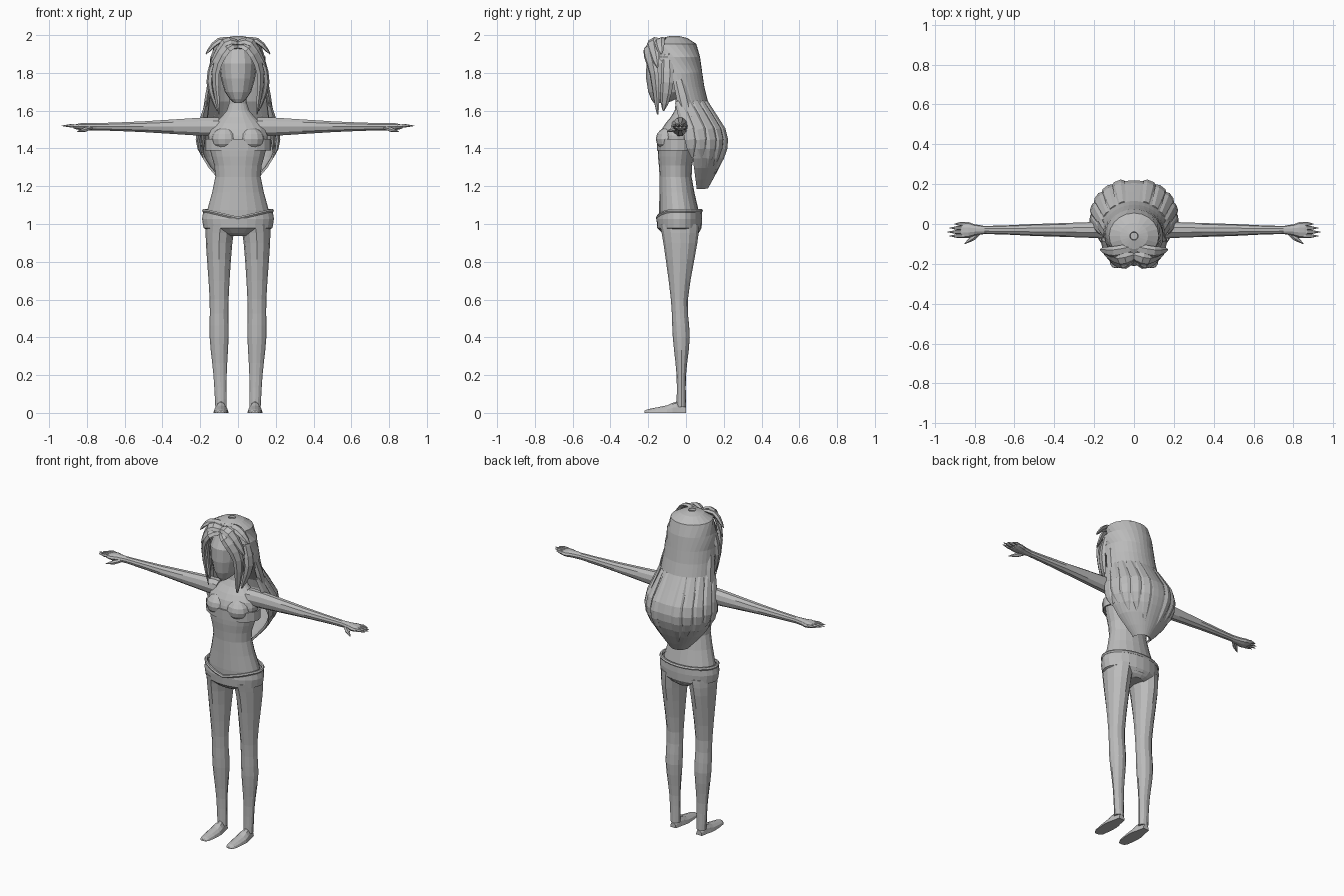
import bpy, bmesh
from math import sin, cos, pi, tau, radians
from mathutils import Vector

cube = bpy.data.objects.get("Cube")
if cube:
    bpy.data.objects.remove(cube, do_unlink=True)

shade = (.5, .5, .5, 1)
grey = bpy.data.materials.new("plain grey")
grey.use_nodes = True
grey.diffuse_color = shade
grey.node_tree.nodes["Principled BSDF"].inputs["Base Color"].default_value = shade

SIDES = (("left", 1), ("right", -1))


def smooth(stations, steps=2):
    """Flowing curve through a few stations, with steps per span."""
    pts = [Vector(s) for s in stations]
    last = len(pts) - 1
    result = []
    for i in range(last):
        before, start, end, after = pts[max(i - 1, 0)], pts[i], pts[i + 1], pts[min(i + 2, last)]
        for k in range(steps):
            t = k / steps
            ease = t * t * (3 - 2 * t)
            pull = (end - before) * (t * (1 - t) ** 2) - (after - start) * (t * t * (1 - t))
            result.append(start.lerp(end, ease) + pull / 2)
    return result + [pts[last]]


def loft(name, rings, closed=True, caps=True):
    """Skin a list of equal-length point rings."""
    bm = bmesh.new()
    rows = [[bm.verts.new(p) for p in r] for r in rings]
    count = len(rows[0])
    for low, high in zip(rows, rows[1:]):
        for i in range(count if closed else count - 1):
            j = (i + 1) % count
            bm.faces.new((low[i], low[j], high[j], high[i]))
    if closed and caps:
        bm.faces.new(rows[0])
        bm.faces.new(rows[-1])
    bmesh.ops.recalc_face_normals(bm, faces=bm.faces)
    mesh = bpy.data.meshes.new(name)
    bm.to_mesh(mesh)
    bm.free()
    mesh.materials.append(grey)
    ob = bpy.data.objects.new(name, mesh)
    bpy.context.collection.objects.link(ob)
    return ob


def ring(centre, u, v, count=12):
    centre, u, v = Vector(centre), Vector(u), Vector(v)
    angles = [tau * i / count for i in range(count)]
    return [centre + u * cos(a) + v * sin(a) for a in angles]


def level(z, left, right, front, back, count=12):
    """Horizontal oval between two sides, a front and a back."""
    middle = ((left + right) / 2, (front + back) / 2, z)
    return ring(middle, ((right - left) / 2, 0, 0), (0, (back - front) / 2, 0), count)


def levels(stations, count=20, steps=2):
    """Symmetric ovals from height, half width, front and back."""
    return [level(z, -w, w, front, back, count) for z, w, front, back in smooth(stations, steps)]


def strand(name, pts, width, thick, centre):
    """Leaf-shaped tube whose flat side faces away from centre."""
    last = len(pts) - 1
    rings = []
    for i, p in enumerate(pts):
        along = (pts[min(i + 1, last)] - pts[max(i - 1, 0)]).normalized()
        across = along.cross(p - Vector(centre)).normalized()
        w = width * sin(pi * (.15 + .83 * i / last)) ** .7
        rings.append(ring(p, across * w, across.cross(along) * w * thick, 6))
    loft(name, rings)


def thicken(ob, thickness):
    mod = ob.modifiers.new("thickness", "SOLIDIFY")
    mod.thickness = thickness
    mod.offset = 0


# Torso and neck
loft("torso", levels([(.94, .05, -.1, .05), (1, .17, -.14, .08), (1.25, .12, -.14, .03),
                      (1.4, .15, -.15, .05), (1.5, .15, -.13, .05),
                      (1.6, .06, -.06, .02), (1.7, .04, -.06, .02)], steps=3))

# Head
loft("head", levels([(1.64, .02, -.17, -.1), (1.7, .07, -.2, 0), (1.85, .1, -.21, .05),
                     (1.97, .06, -.14, .02)], 16))

# Bust and its band
for side, s in SIDES:
    tilts = [.45 * k for k in range(-3, 4)]
    loft(side + "_bust", [ring((s * .07, -.1, 1.45 + .06 * sin(a)), (.07 * cos(a), 0, 0),
                               (0, .06 * cos(a), 0)) for a in tilts])
band = [level(z, -.17, .17, -.15, .06, 20) for z in (1.39, 1.45)]
thicken(loft("bust_band", band, caps=False), .008)


# Low shorts with a dipped front waist and a rolled rim
def dip(points):
    for p in points:
        if p.y < -.03:
            p.z -= .04 * max(0, 1 - abs(p.x) / .17)
    return points


cloth = levels([(.94, .06, -.1, .05), (.98, .18, -.15, .08), (1.07, .18, -.15, .08)], 24)
dip(cloth[-1])
thicken(loft("shorts", cloth, caps=False), .006)
rim = []
for k in range(7):
    out, up = .01 * cos(tau * k / 6), .01 * sin(tau * k / 6)
    rim.append(dip(level(1.07 + up, -.18 - out, .18 + out, -.15 - out, .08 + out, 24)))
loft("shorts_rim", rim, caps=False)

# Limbs: leg by height, inside, outside, front, back; foot by length, half width, height
leg = smooth([(1, .01, .17, -.14, .07), (.9, .03, .17, -.12, .06), (.6, .05, .15, -.08, .01),
              (.4, .05, .15, -.07, .02), (.2, .06, .13, -.05, 0), (.03, .06, .12, -.05, 0)], 3)
foot = smooth([(0, .02, .03), (-.05, .03, .06), (-.1, .04, .04), (-.2, .03, .02), (-.22, .01, .01)])
# Arm by reach, depth and height
arm = smooth([(.1, .05, .05), (.2, .04, .05), (.5, .03, .03), (.75, .02, .02),
              (.83, .04, .02), (.87, .04, .01)])

for side, s in SIDES:
    loft(side + "_leg", [level(z, s * a, s * b, front, back) for z, a, b, front, back in leg])
    soles = [ring((s * .09, y, 0), (w, 0, 0), (0, 0, h)) for y, w, h in foot]
    for p in sum(soles, []):
        p.z = max(p.z, 0)
    loft(side + "_foot", soles)
    loft(side + "_arm", [ring((s * x, -.03, 1.515), (0, d, 0), (0, 0, h), 10) for x, d, h in arm])
    # Fingers and thumb
    for i, name in enumerate(("little", "ring", "middle", "index")):
        y = -.02 * i
        reach = .9 + .035 * sin(i * pi / 4)
        strand(f"{side}_{name}_finger", smooth([(s * .84, y, 1.52), (s * reach, y, 1.52)]),
               .011, .9, (0, 0, 0))
    strand(side + "_thumb", smooth([(s * .77, -.04, 1.51), (s * .85, -.1, 1.49)]),
           .015, .9, (0, 0, 0))

# Long hair: height, centre, half width, depth; it wraps the crown and opens at the face
hair = smooth([(1.99, -.06, .02, .02), (1.95, -.06, .12, .11), (1.8, -.06, .15, .14),
               (1.65, -.03, .16, .14), (1.5, .03, .2, .17), (1.4, .04, .2, .17),
               (1.3, .05, .15, .12), (1.19, .06, .05, .05)])


def hair_point(station, angle, grow=1):
    z, centre, width, depth = station
    return Vector((grow * width * cos(angle), centre + grow * depth * sin(angle), z))


sheet = []
for station in hair:
    wrap = pi / 2 * min(1, max(.2, (station[0] - 1.75) * 5)) ** 2
    sheet.append([hair_point(station, (pi + 2 * wrap) * i / 20 - wrap) for i in range(21)])
thicken(loft("long_hair", sheet, closed=False), .012)

# Locks lying on the long hair, longer towards the back
for k in range(5):
    for side, s in SIDES:
        angle = radians(90 - s * (94 - 18 * k))
        path = [hair_point(station, angle, 1.03) for station in hair[6:12 + k // 2]]
        strand(f"{side}_back_lock_{k + 1}", path, .035, .4, (0, 0, 1.5))

# Centre-parted fringe, top tufts and face-framing locks
locks = {
    "fringe": (.036, [(0, -.15, 1.94), (.06, -.2, 1.93), (.12, -.17, 1.8), (.1, -.15, 1.58)]),
    "upper_fringe": (.035, [(0, -.16, 1.96), (.07, -.18, 1.96), (.15, -.15, 1.83)]),
    "top_tuft": (.03, [(0, -.12, 1.97), (.1, -.14, 1.97), (.17, -.13, 1.9)]),
    "temple_lock": (.035, [(.12, -.1, 1.9), (.15, -.1, 1.75), (.11, -.12, 1.6)]),
    "neck_lock": (.035, [(.14, -.05, 1.8), (.17, 0, 1.6), (.19, .05, 1.36)]),
}
for name, (width, path) in locks.items():
    for side, s in SIDES:
        flow = smooth([(s * x, y, z) for x, y, z in path], 3)
        strand(f"{side}_{name}", flow, width, .45, (0, -.06, 1.78))
